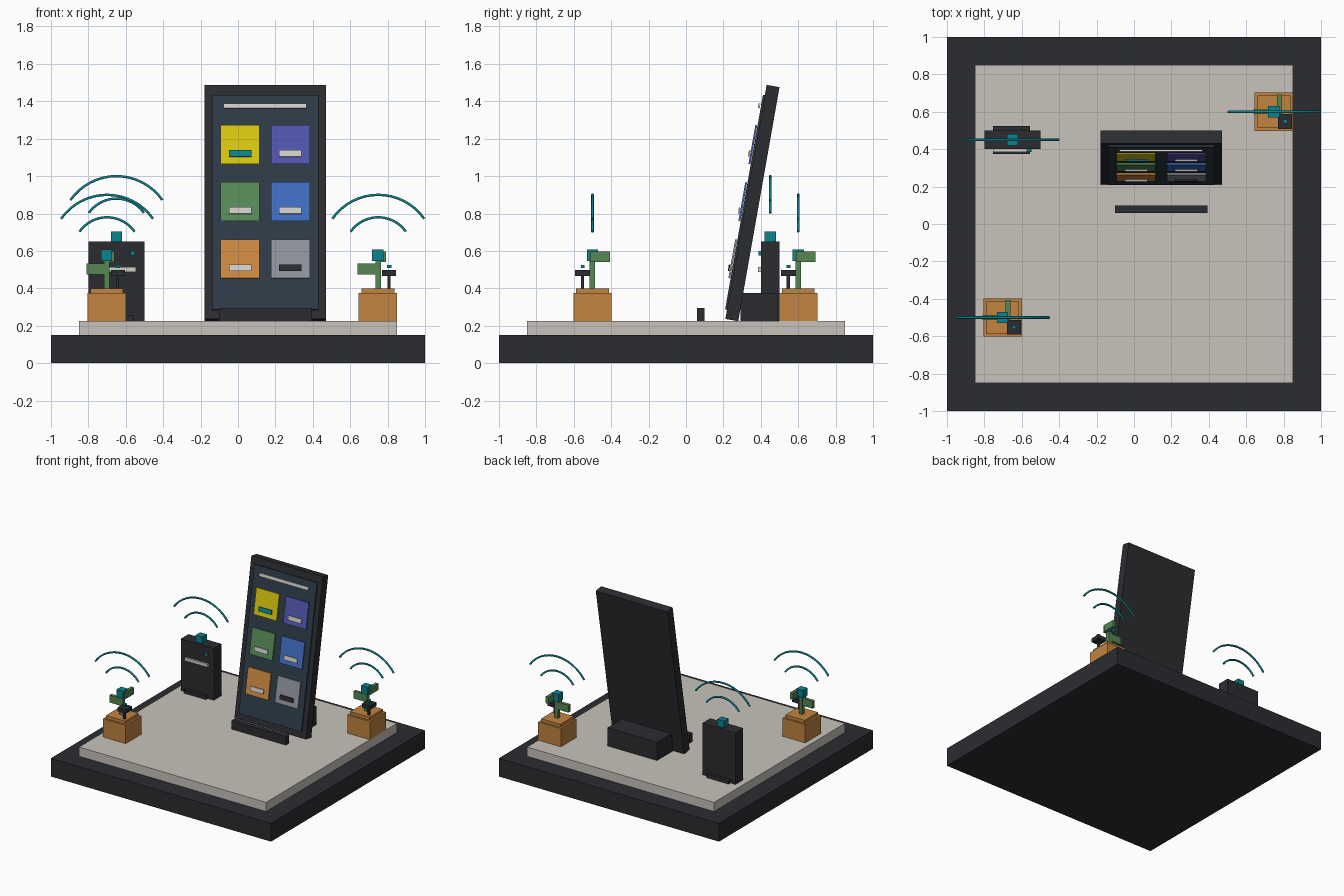
import bpy, bmesh
from math import radians, sin, cos
from mathutils import Matrix, Vector

if "Cube" in bpy.data.objects:
    bpy.data.objects.remove(bpy.data.objects["Cube"])


def material(name, hex_code):
    m = bpy.data.materials.new(name)
    rgb = [int(hex_code[i:i + 2], 16) / 255 for i in (0, 2, 4)]
    m.diffuse_color = [((c + 0.055) / 1.055) ** 2.4 for c in rgb] + [1]
    m.use_nodes = True
    m.node_tree.nodes["Principled BSDF"].inputs["Base Color"].default_value = m.diffuse_color
    return m


DARK = material("dark", "2b2c30")
STONE = material("stone", "c8c3bb")
SCREEN = material("screen_blue", "2e3b46")
WOOD = material("terracotta", "c28340")
GREEN = material("leaf_green", "568652")
TEAL = material("teal", "0c838f")
LIGHT = material("light", "d3d0ca")


def box(name, x, y, z, mat, matrix=Matrix()):
    """Box from (min, max) ranges, optionally placed by a matrix."""
    bm = bmesh.new()
    bmesh.ops.create_cube(bm, size=1)
    lo = Vector((x[0], y[0], z[0]))
    size = Vector((x[1], y[1], z[1])) - lo
    bmesh.ops.scale(bm, vec=size, verts=bm.verts)
    mesh = bpy.data.meshes.new(name)
    bm.to_mesh(mesh)
    bm.free()
    mesh.materials.append(mat)
    ob = bpy.data.objects.new(name, mesh)
    ob.matrix_world = matrix @ Matrix.Translation(lo + size / 2)
    bpy.context.collection.objects.link(ob)
    return ob


def span(c, w):
    return (c - w / 2, c + w / 2)


def signal_arcs(name, x, y, z):
    """Two concentric wireless arcs as thin tubes."""
    for label, r in (("inner", 0.18), ("outer", 0.30)):
        cu = bpy.data.curves.new(f"{name}_{label}_arc", 'CURVE')
        cu.dimensions = '3D'
        cu.bevel_depth = 0.0075
        cu.bevel_resolution = 1
        cu.use_fill_caps = True
        n = 17
        sp = cu.splines.new('POLY')
        sp.points.add(n - 1)
        for i, p in enumerate(sp.points):
            a = radians(-55 + 110 * i / (n - 1))
            p.co = (r * sin(a), 0, r * cos(a), 1)
        cu.materials.append(TEAL)
        ob = bpy.data.objects.new(cu.name, cu)
        ob.location = (x, y, z)
        bpy.context.collection.objects.link(ob)


# Plinth
box("base", (-1, 1), (-1, 1), (0, 0.15), DARK)
box("floor_slab", (-0.85, 0.85), (-0.85, 0.85), (0.15, 0.225), STONE)

# Leaning display panel, with its face content in tilted local space
CX = 0.145
tilt = Matrix.Translation((CX, 0.355, 0.856)) @ Matrix.Rotation(radians(-10), 4, 'X')
box("display_body", (-0.325, 0.325), (-0.035, 0.035), (-0.635, 0.635), DARK, tilt)
box("display_screen", (-0.285, 0.285), (-0.045, -0.034), span(-0.003, 1.165), SCREEN, tilt)
box("header_bar", span(0, 0.445), (-0.060, -0.050), span(0.518, 0.026), LIGHT, tilt)
tiles = (("yellow", "dac90f"), ("violet", "5257b0"), ("green", "588c57"),
         ("blue", "416fc4"), ("orange", "cd8a42"), ("grey", "92959f"))
for i, (name, code) in enumerate(tiles):
    u = -0.134 if i % 2 == 0 else 0.135
    v = 0.308 - 0.31 * (i // 2)
    box(f"{name}_tile", span(u, 0.208), (-0.057, -0.047), span(v, 0.21),
        material(f"{name}_tile", code), tilt)
    bar = {"yellow": TEAL, "grey": DARK}.get(name, LIGHT)
    box(f"{name}_tile_bar", span(u, 0.12), (-0.067, -0.059), span(v - 0.05, 0.035), bar, tilt)
box("display_support", span(CX, 0.45), (0.29, 0.49), (0.225, 0.375), DARK)
box("front_lip", span(CX, 0.495), (0.06, 0.10), (0.225, 0.295), DARK)

# Hub tower
box("hub_foot", span(-0.655, 0.2), (0.375, 0.525), (0.225, 0.255), DARK)
box("hub_body", (-0.80, -0.50), (0.40, 0.50), (0.225, 0.65), DARK)
box("hub_slot", span(-0.65, 0.21), (0.385, 0.401), (0.488, 0.514), LIGHT)
box("hub_light", (-0.575, -0.55), (0.388, 0.401), (0.575, 0.60), TEAL)
box("hub_emitter", span(-0.65, 0.06), span(0.45, 0.06), (0.649, 0.705), TEAL)
signal_arcs("hub", -0.65, 0.45, 0.70)

# Two sensor planters
for name, x, y in (("left_planter", -0.70, -0.50), ("right_planter", 0.75, 0.60)):
    at = Matrix.Translation((x, y, 0))
    box(f"{name}_pot", span(-0.002, 0.206), span(0, 0.205), (0.225, 0.375), WOOD, at)
    box(f"{name}_rim", span(-0.002, 0.175), span(0, 0.175), (0.374, 0.40), WOOD, at)
    box(f"{name}_stem", span(-0.001, 0.03), span(0, 0.03), (0.399, 0.56), GREEN, at)
    box(f"{name}_side_leaf", (-0.11, -0.012), span(0, 0.025), (0.473, 0.534), GREEN, at)
    box(f"{name}_back_leaf", (0.014, 0.04), (-0.012, 0.093), (0.542, 0.597), GREEN, at)
    box(f"{name}_emitter", (-0.033, 0.027), span(0, 0.06), (0.545, 0.607), TEAL, at)
    box(f"{name}_sensor_post", (0.05, 0.065), (-0.062, -0.045), (0.399, 0.467), DARK, at)
    box(f"{name}_sensor_head", (0.02, 0.095), (-0.092, -0.012), (0.465, 0.497), DARK, at)
    box(f"{name}_sensor_light", (0.047, 0.07), (-0.062, -0.042), (0.508, 0.525), TEAL, at)
    signal_arcs(name, x, y, 0.60)
